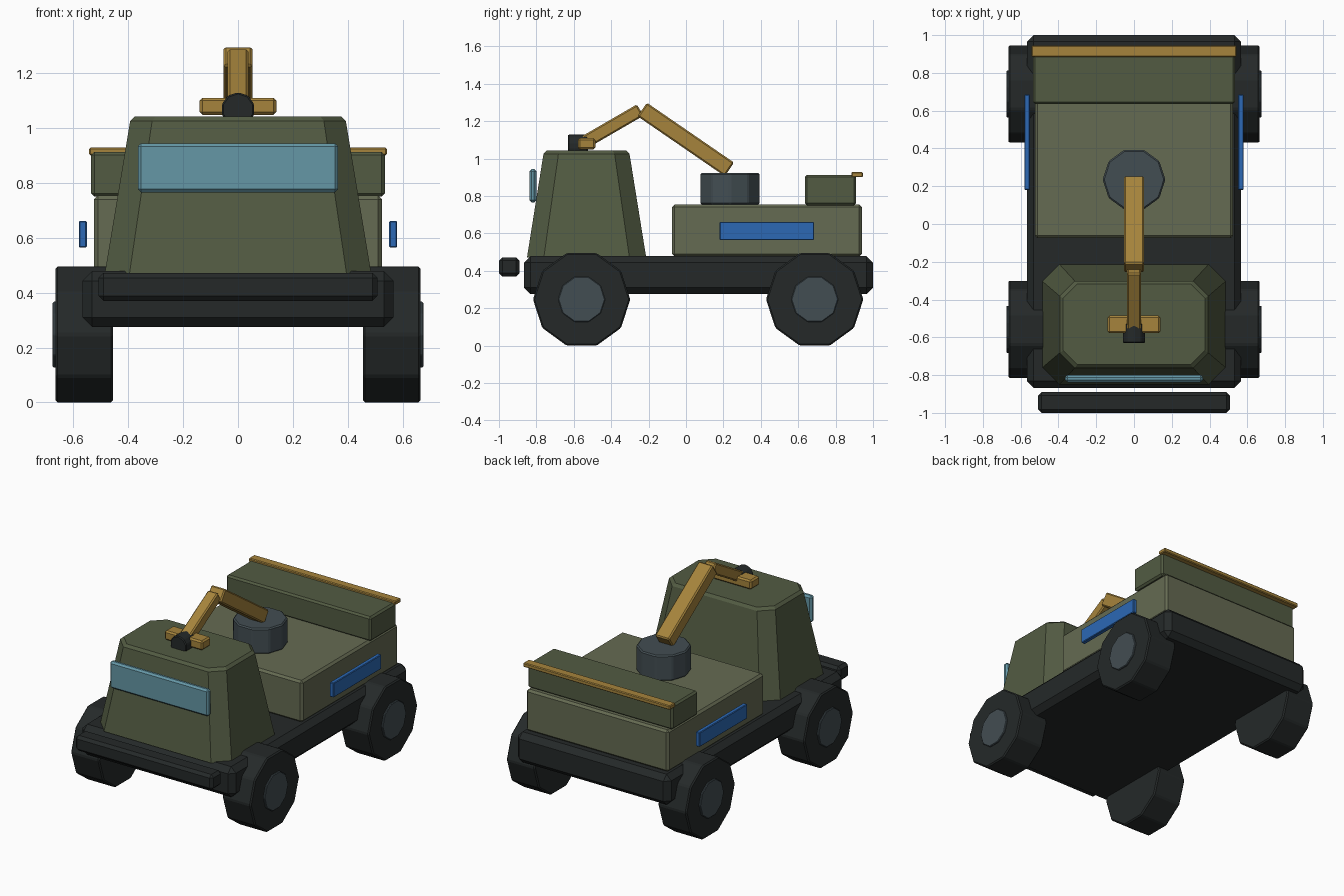
import bpy, bmesh
from math import radians, pi, atan2, hypot
from mathutils import Matrix

if "Cube" in bpy.data.objects:
    bpy.data.objects.remove(bpy.data.objects["Cube"])


def material(name, rgb):
    m = bpy.data.materials.new(name)
    m.diffuse_color = (*rgb, 1)
    m.use_nodes = True
    m.node_tree.nodes["Principled BSDF"].inputs["Base Color"].default_value = m.diffuse_color
    return m


GREEN = material("olive", (0.085, 0.105, 0.055))
BED = material("light_olive", (0.13, 0.145, 0.085))
DARK = material("rubber_black", (0.018, 0.022, 0.022))
GOLD = material("ochre", (0.38, 0.23, 0.045))
STEEL = material("steel", (0.055, 0.075, 0.085))
GLASS = material("glass", (0.13, 0.31, 0.38))
BLUE = material("blue", (0.025, 0.14, 0.46))


def finish(name, bm, mat, bevel):
    bmesh.ops.recalc_face_normals(bm, faces=bm.faces)
    me = bpy.data.meshes.new(name)
    bm.to_mesh(me)
    bm.free()
    me.materials.append(mat)
    ob = bpy.data.objects.new(name, me)
    bpy.context.collection.objects.link(ob)
    if bevel:
        mod = ob.modifiers.new("edge_bevel", 'BEVEL')
        mod.width = bevel
        mod.segments = 1
    return ob


def box(name, x, y, z, mat, bevel=0.01):
    """Box from (min, max) ranges."""
    bm = bmesh.new()
    bmesh.ops.create_cube(bm, size=1)
    for v in bm.verts:
        for i, (lo, hi) in enumerate((x, y, z)):
            v.co[i] = lo if v.co[i] < 0 else hi
    return finish(name, bm, mat, bevel)


def cylinder(name, centre, radius, depth, axis, mat, spin=0, sides=10, bevel=0.008):
    bm = bmesh.new()
    turn = {'X': Matrix.Rotation(pi / 2, 4, 'Y'),
            'Y': Matrix.Rotation(pi / 2, 4, 'X'),
            'Z': Matrix.Identity(4)}[axis]
    mat4 = Matrix.Translation(centre) @ turn @ Matrix.Rotation(radians(spin), 4, 'Z')
    bmesh.ops.create_cone(bm, cap_ends=True, segments=sides, radius1=radius,
                          radius2=radius, depth=depth, matrix=mat4)
    return finish(name, bm, mat, bevel)


def beam(name, a, b, width, thick, mat):
    """Square beam between two (y, z) points on the centre plane."""
    dy, dz = b[0] - a[0], b[1] - a[1]
    bm = bmesh.new()
    m = (Matrix.Translation((0, (a[0] + b[0]) / 2, (a[1] + b[1]) / 2))
         @ Matrix.Rotation(atan2(dz, dy), 4, 'X')
         @ Matrix.Diagonal((width, hypot(dy, dz), thick, 1)))
    bmesh.ops.create_cube(bm, size=1, matrix=m)
    return finish(name, bm, mat, 0.008)


def tapered_cab(name, rings, mat):
    """Loft of chamfered rectangles: (half x, y min, y max, z, chamfer)."""
    bm = bmesh.new()
    loops = []
    for hx, y0, y1, z, c in rings:
        pts = [(-hx + c, y0), (hx - c, y0), (hx, y0 + c), (hx, y1 - c),
               (hx - c, y1), (-hx + c, y1), (-hx, y1 - c), (-hx, y0 + c)]
        loops.append([bm.verts.new((x, y, z)) for x, y in pts])
    for a, b in zip(loops, loops[1:]):
        for i in range(8):
            j = (i + 1) % 8
            bm.faces.new((a[i], a[j], b[j], b[i]))
    bm.faces.new(loops[0])
    bm.faces.new(loops[-1])
    return finish(name, bm, mat, 0)


# Chassis and bumper
box("chassis", (-0.567, 0.567), (-0.867, 1.0), (0.275, 0.478), DARK, 0.035)
box("front_bumper", (-0.508, 0.508), (-1.0, -0.89), (0.37, 0.472), DARK, 0.018)

# Cab and windscreen
tapered_cab("cab", [(0.485, -0.85, -0.213, 0.472, 0.09),
                    (0.393, -0.762, -0.302, 1.025, 0.08),
                    (0.375, -0.745, -0.318, 1.042, 0.075)], GREEN)
box("windscreen", (-0.365, 0.365), (-0.838, -0.8), (0.765, 0.944), GLASS, 0.012)

# Cargo bed, rear locker and its trim
box("cargo_bed", (-0.525, 0.525), (-0.075, 0.94), (0.476, 0.754), BED, 0.014)
box("rear_locker", (-0.535, 0.535), (0.635, 0.91), (0.75, 0.913), GREEN, 0.012)
box("locker_trim", (-0.542, 0.542), (0.885, 0.945), (0.9, 0.928), GOLD, 0.005)

# Wheels, hubs and side panels, mirrored left and right
for side, s in (("left", -1), ("right", 1)):
    for end, y in (("front", -0.558), ("rear", 0.688)):
        cylinder(f"{end}_{side}_wheel", (s * 0.56, y, 0.247), 0.26, 0.21, 'X', DARK, 18)
        cylinder(f"{end}_{side}_hub", (s * 0.63, y, 0.247), 0.126, 0.09, 'X', STEEL, 18,
                 bevel=0.004)
    box(f"{side}_side_panel", sorted((s * 0.551, s * 0.58)), (0.18, 0.685),
        (0.564, 0.661), BLUE, 0.004)

# Crane: turntable, folded arm, gripper bar and head
cylinder("turntable", (0, 0.235, 0.838), 0.166, 0.17, 'Z', STEEL, 90)
beam("lower_arm", (0.232, 0.942), (-0.234, 1.262), 0.105, 0.088, GOLD)
beam("upper_arm", (-0.245, 1.259), (-0.57, 1.071), 0.076, 0.07, GOLD)
box("gripper_bar", (-0.14, 0.14), (-0.578, -0.485), (1.048, 1.11), GOLD, 0.01)
cylinder("gripper_head", (0, -0.578, 1.068), 0.062, 0.106, 'Y', DARK, bevel=0.006)

# Make the wheel spin orientation flat on the ground
for ob in bpy.data.objects:
    if ob.name.endswith(("_wheel", "_hub")):
        flat = [v.co.z for v in ob.data.vertices]
        r = max(flat) - min(flat)
        full = 0.26 * 2 if ob.name.endswith("_wheel") else 0.126 * 2
        if r > full * 0.98:
            c = ob.data.vertices[0].co.copy()
            y = sum(v.co.y for v in ob.data.vertices) / len(flat)
            m = (Matrix.Translation((0, y, 0.247)) @ Matrix.Rotation(radians(18), 4, 'X')
                 @ Matrix.Translation((0, -y, -0.247)))
            ob.data.transform(m)
